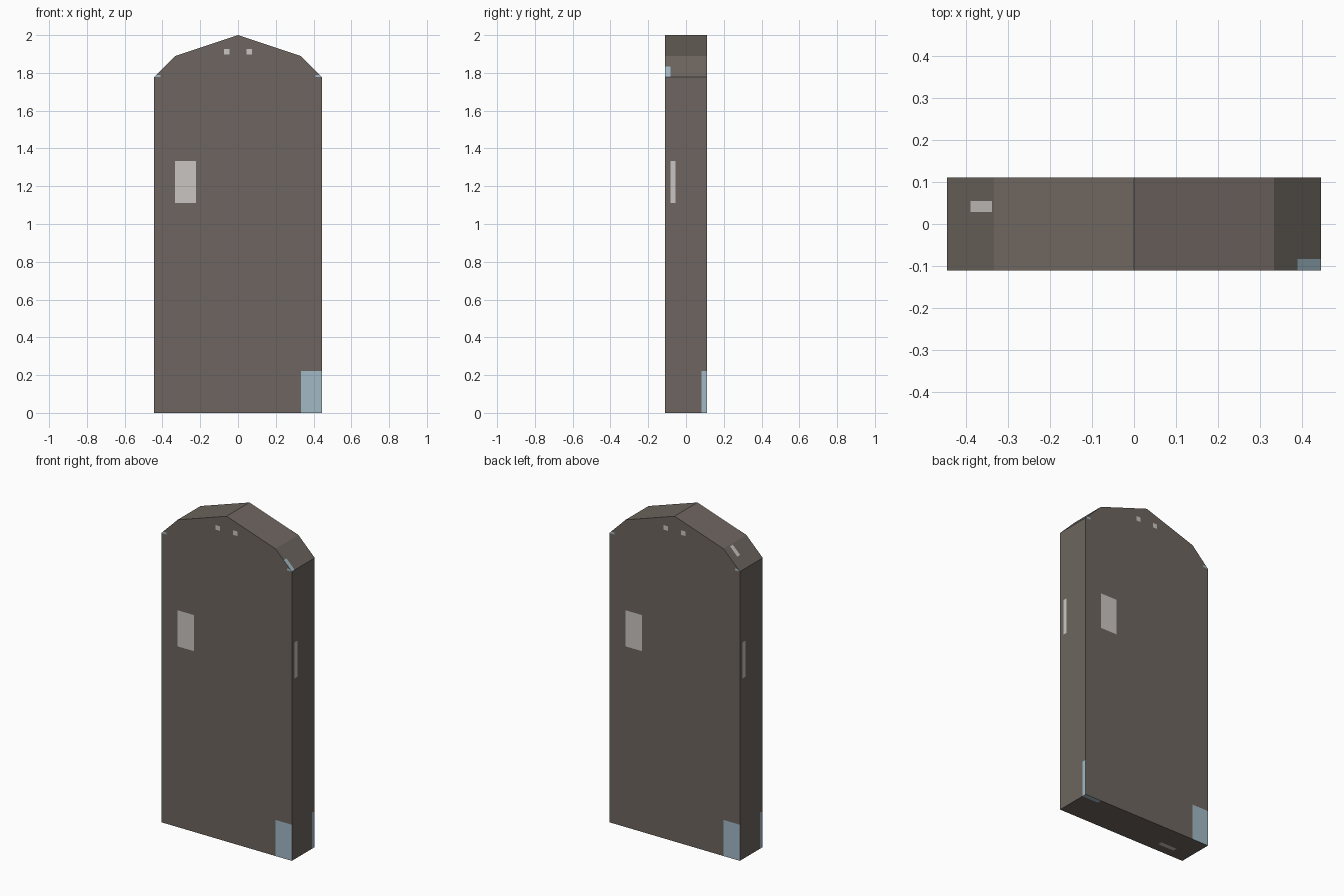
import bpy, bmesh
from mathutils import Vector

if "Cube" in bpy.data.objects:
    bpy.data.objects.remove(bpy.data.objects["Cube"])

W, D, S = 0.444, 0.111, 1.778   # half width, half depth, shoulder height


def material(name, rgb):
    m = bpy.data.materials.new(name)
    m.diffuse_color = (*rgb, 1)
    m.use_nodes = True
    m.node_tree.nodes["Principled BSDF"].inputs["Base Color"].default_value = m.diffuse_color
    return m


# slab outline, extruded through the depth
profile = [(-W, 0), (W, 0), (W, S), (0.333, 1.889), (0, 2), (-0.333, 1.889), (-W, S)]
bm = bmesh.new()
face = bm.faces.new([bm.verts.new((x, -D, z)) for x, z in profile])
ext = bmesh.ops.extrude_face_region(bm, geom=[face])
bmesh.ops.translate(bm, vec=(0, 2 * D, 0),
                    verts=[g for g in ext["geom"] if isinstance(g, bmesh.types.BMVert)])
bmesh.ops.recalc_face_normals(bm, faces=bm.faces)

# cut lines around the painted patches
cuts = [
    [s * v for v in (0.045, 0.075, 0.222, 0.333, 0.338, 0.388, 0.41) for s in (-1, 1)],
    [s * v for v in (0.028, 0.055, 0.083) for s in (-1, 1)],
    [0.222, 1.111, 1.333, S, 1.79, 1.898, 1.926],
]
for axis, values in enumerate(cuts):
    n = Vector((0, 0, 0))
    n[axis] = 1
    for v in values:
        bmesh.ops.bisect_plane(bm, geom=bm.verts[:] + bm.edges[:] + bm.faces[:],
                               dist=1e-5, plane_co=n * v, plane_no=n)


def patch(f):
    """Material index: 0 body, 1 pale grey, 2 pale blue."""
    n = f.normal
    c = f.calc_center_median()
    x, y, z = c
    if abs(n.y) > 0.9:                      # front and back, turned half round
        u = x if n.y < 0 else -x
        if -0.333 < u < -0.222 and 1.111 < z < 1.333:
            return 1
        if 0.045 < abs(u) < 0.075 and 1.898 < z < 1.926:
            return 1
        if (u > 0.333 and z < 0.222) or (abs(u) > 0.41 and S < z < 1.79):
            return 2
    elif abs(n.x) > 0.9:                    # side walls
        u = y if n.x > 0 else -y
        if -0.083 < u < -0.055 and 1.111 < z < 1.333:
            return 1
        if u > 0.083 and z < 0.222:
            return 2
    elif n.z < -0.9:                        # underside
        if -0.333 < x < -0.222 and -0.055 < y < -0.028:
            return 1
        if x > 0.333 and y > 0.083:
            return 2
    elif abs(n.x) > 0.6:                    # shoulder slopes
        if -0.388 < x < -0.338 and 0.028 < y < 0.055:
            return 1
        if x > 0.388 and y < -0.083:
            return 2
    return 0


for f in bm.faces:
    f.material_index = patch(f)

mesh = bpy.data.meshes.new("slab")
bm.to_mesh(mesh)
bm.free()
for m in (material("brown_grey", (0.155, 0.131, 0.115)),
          material("pale_grey", (0.59, 0.56, 0.535)),
          material("pale_blue", (0.36, 0.49, 0.565))):
    mesh.materials.append(m)
bpy.context.collection.objects.link(bpy.data.objects.new("slab", mesh))
